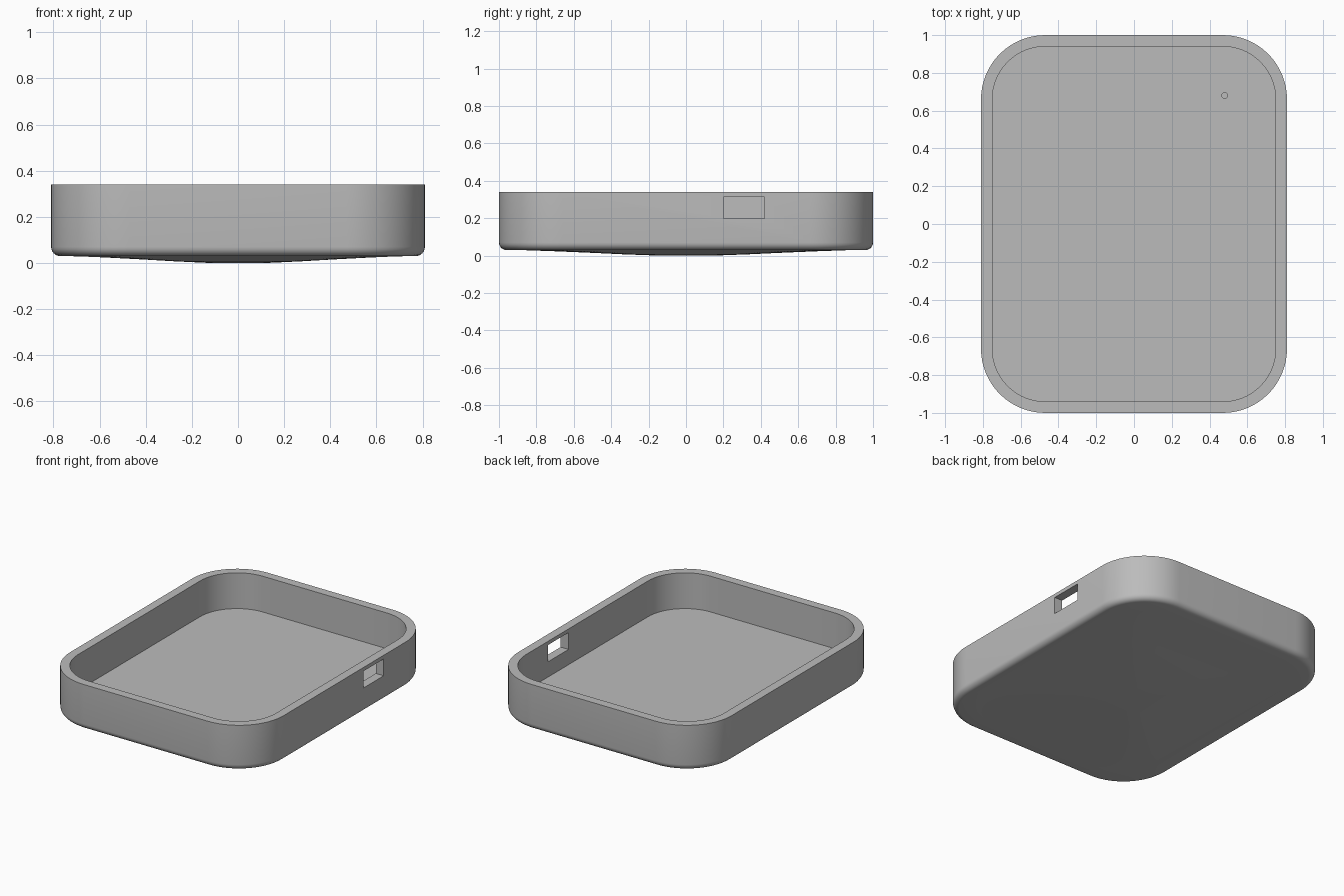
import bpy, bmesh
from math import sin, cos, pi, radians

if "Cube" in bpy.data.objects:
    bpy.data.objects.remove(bpy.data.objects["Cube"])

HX, HY, TOP, BASE, FLOOR = 0.81, 1.0, 0.34, 0.03, 0.095
CORNER, WALL, FILLET, SEG = 0.34, 0.06, 0.04, 16

grey = bpy.data.materials.new("light grey plastic")
grey.use_nodes = True
colour = (0.5, 0.5, 0.5, 1)
grey.diffuse_color = colour
grey.node_tree.nodes["Principled BSDF"].inputs["Base Color"].default_value = colour


def ring(bm, inset, z, scale=1.0):
    """Rounded rectangle of vertices, inset from the outer wall."""
    r = CORNER - inset
    verts = []
    for quarter, (sx, sy) in enumerate([(1, 1), (-1, 1), (-1, -1), (1, -1)]):
        for i in range(SEG + 1):
            a = (quarter + i / SEG) * pi / 2
            x = sx * (HX - CORNER) + r * cos(a)
            y = sy * (HY - CORNER) + r * sin(a)
            verts.append(bm.verts.new((x * scale, y * scale, z)))
    return verts


def bridge(bm, a, b):
    for i in range(len(a)):
        j = (i + 1) % len(a)
        bm.faces.new((a[i], a[j], b[j], b[i]))


# Case: inner floor, inner wall, rim, outer wall, rounded edge, domed underside
bm = bmesh.new()
rings = [ring(bm, WALL, FLOOR), ring(bm, WALL, TOP), ring(bm, 0, TOP)]
for i in range(7):
    a = i / 6 * pi / 2
    rings.append(ring(bm, FILLET * (1 - cos(a)), BASE + FILLET * (1 - sin(a))))
for s, z in [(0.9, 0.029), (0.75, 0.024), (0.55, 0.016), (0.35, 0.007), (0.18, 0.001)]:
    rings.append(ring(bm, FILLET, z, s))
for a, b in zip(rings, rings[1:]):
    bridge(bm, a, b)
bm.faces.new(rings[0])
centre = bm.verts.new((0, 0, 0))
last = rings[-1]
for i in range(len(last)):
    bm.faces.new((last[i], last[(i + 1) % len(last)], centre))
bmesh.ops.recalc_face_normals(bm, faces=bm.faces)
mesh = bpy.data.meshes.new("tray_case")
bm.to_mesh(mesh)
bm.free()
mesh.materials.append(grey)
case = bpy.data.objects.new("tray_case", mesh)
bpy.context.collection.objects.link(case)


def cut(cutter):
    """Subtract the cutter from the case and remove it."""
    cutter.hide_render = True
    cutter.data.materials.append(grey)
    mod = case.modifiers.new("cut", "BOOLEAN")
    mod.operation = "DIFFERENCE"
    mod.solver = "EXACT"
    mod.object = cutter
    bpy.ops.object.select_all(action="DESELECT")
    case.select_set(True)
    bpy.context.view_layer.objects.active = case
    bpy.ops.object.modifier_apply(modifier=mod.name)
    bpy.data.objects.remove(cutter)


# Port opening through the side wall
bpy.ops.mesh.primitive_cube_add(size=1, location=(HX - WALL / 2, 0.31, 0.257))
port = bpy.context.object
port.name = "port_cutter"
port.scale = (0.2, 0.22, 0.115)
cut(port)

# Tiny blind hole in the floor
bpy.ops.mesh.primitive_cylinder_add(vertices=24, radius=0.015, depth=0.06,
                                    location=(0.48, 0.68, FLOOR))
pinhole = bpy.context.object
pinhole.name = "pinhole_cutter"
cut(pinhole)

case.select_set(True)
bpy.context.view_layer.objects.active = case
bpy.ops.object.shade_smooth_by_angle(angle=radians(30))
